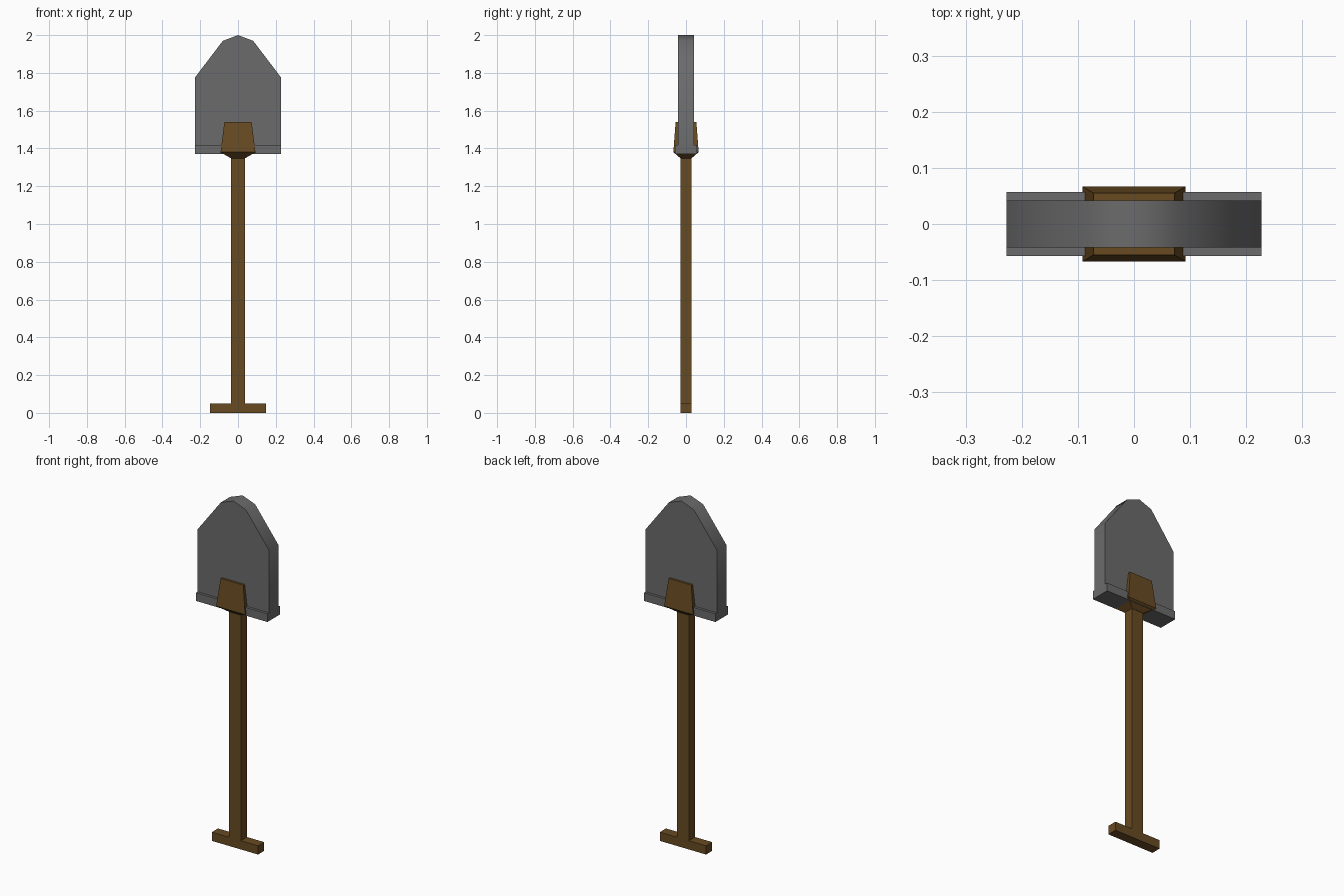
import bpy, bmesh, math

cube = bpy.data.objects.get("Cube")
if cube:
    bpy.data.objects.remove(cube, do_unlink=True)


def material(name, rgb):
    mat = bpy.data.materials.new(name)
    mat.use_nodes = True
    color = (*rgb, 1)
    mat.diffuse_color = color
    mat.node_tree.nodes["Principled BSDF"].inputs["Base Color"].default_value = color
    return mat


steel = material("grey steel", (0.147, 0.147, 0.147))
wood = material("brown wood", (0.14, 0.07, 0.016))


def finish(name, bm, mat):
    bmesh.ops.recalc_face_normals(bm, faces=bm.faces)
    mesh = bpy.data.meshes.new(name)
    bm.to_mesh(mesh)
    bm.free()
    mesh.materials.append(mat)
    obj = bpy.data.objects.new(name, mesh)
    bpy.context.collection.objects.link(obj)
    return obj


def plate(name, half_outline, depth, mat):
    """Mirror an (x, z) half outline in x and extrude it to +-depth in y."""
    outline = half_outline + [(-x, z) for x, z in reversed(half_outline) if x > 0]
    bm = bmesh.new()
    face = bm.faces.new([bm.verts.new((x, -depth, z)) for x, z in outline])
    out = bmesh.ops.extrude_face_region(bm, geom=[face])
    moved = [v for v in out["geom"] if isinstance(v, bmesh.types.BMVert)]
    bmesh.ops.translate(bm, verts=moved, vec=(0, 2 * depth, 0))
    return finish(name, bm, mat)


def stack(name, levels, mat):
    """Join rectangular cross-sections given as (half x, half y, z)."""
    bm = bmesh.new()
    rings = [[bm.verts.new((sx * hx, sy * hy, z))
              for sx, sy in ((-1, -1), (1, -1), (1, 1), (-1, 1))]
             for hx, hy, z in levels]
    for low, high in zip(rings, rings[1:]):
        for i in range(4):
            j = (i + 1) % 4
            bm.faces.new((low[i], low[j], high[j], high[i]))
    bm.faces.new(rings[0][::-1])
    bm.faces.new(rings[-1])
    return finish(name, bm, mat)


# Blade with rounded tip, and the thicker tread along its base
blade = plate("blade", [(0.227, 1.37), (0.227, 1.777), (0.08, 1.97), (0, 2.0)],
              0.042, steel)
stack("blade_tread", [(0.227, 0.057, 1.37), (0.227, 0.057, 1.417)], steel)

# Tapered wooden socket gripping the blade
stack("socket", [(0.038, 0.029, 1.348), (0.092, 0.067, 1.38),
                 (0.072, 0.055, 1.54)], wood)

# Shaft and grip bar in one T-shaped piece
plate("t_handle", [(0.147, 0), (0.147, 0.05), (0.038, 0.05), (0.038, 1.36)],
      0.028, wood)

# Smooth only the curve of the blade edge
bpy.ops.object.select_all(action='DESELECT')
blade.select_set(True)
bpy.context.view_layer.objects.active = blade
bpy.ops.object.shade_smooth_by_angle(angle=math.radians(45))
